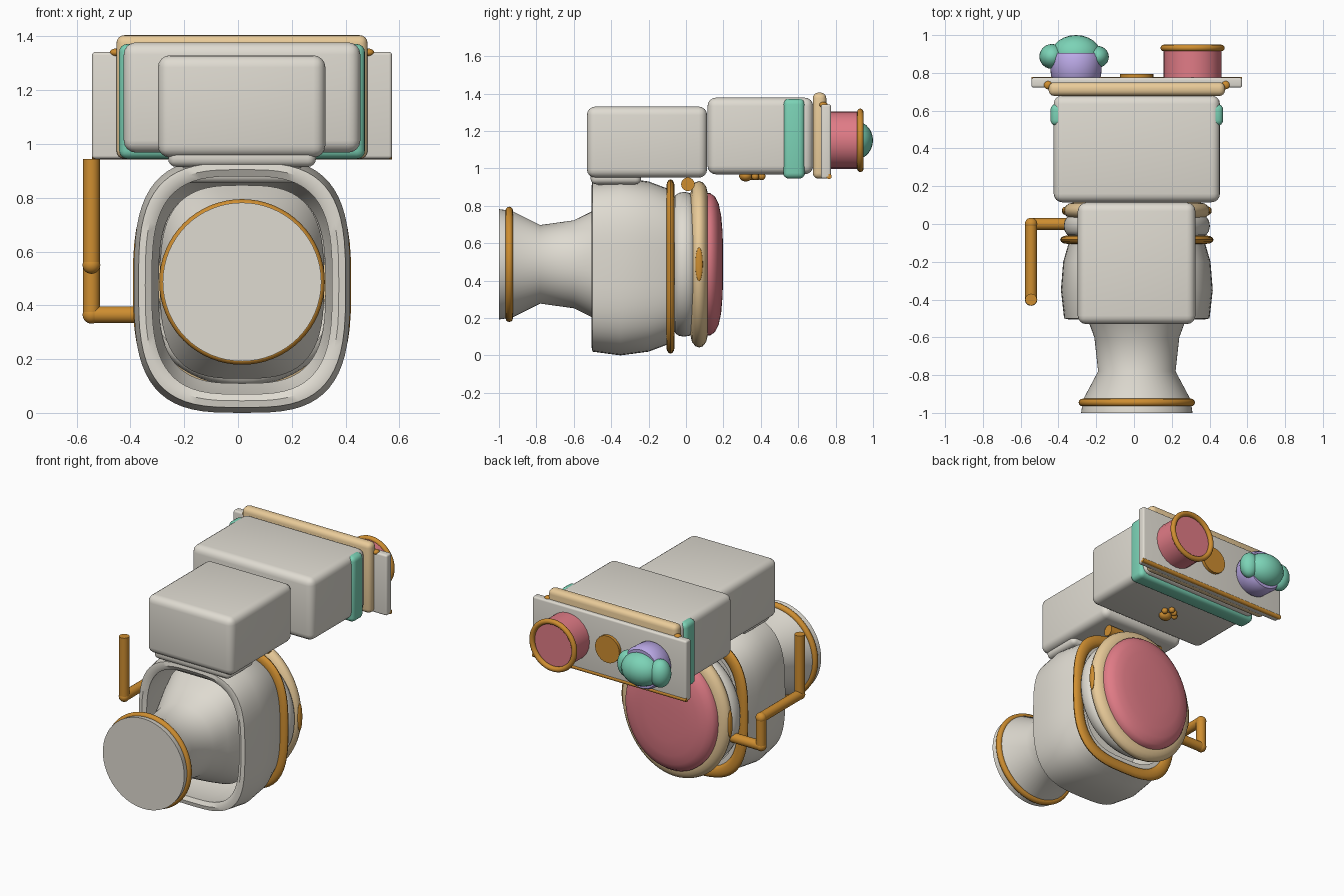
import bpy, bmesh, math
from mathutils import Vector

if "Cube" in bpy.data.objects:
    bpy.data.objects.remove(bpy.data.objects["Cube"])

CX = 0.015
COLORS = {"orange": (0.62, 0.27, 0.03, 1), "tan": (0.82, 0.6, 0.32, 1), "pink": (0.75, 0.2, 0.24, 1),
          "green": (0.2, 0.65, 0.47, 1), "purple": (0.5, 0.4, 0.8, 1), "grey": (0.74, 0.71, 0.64, 1)}
MATS = {}
for key, col in COLORS.items():
    MATS[key] = bpy.data.materials.new(key)
    MATS[key].diffuse_color = col


def finish(name, bm, color, angle=40):
    bmesh.ops.recalc_face_normals(bm, faces=bm.faces)
    me = bpy.data.meshes.new(name)
    bm.to_mesh(me)
    bm.free()
    ob = bpy.data.objects.new(name, me)
    bpy.context.collection.objects.link(ob)
    me.materials.append(MATS[color])
    bpy.ops.object.select_all(action='DESELECT')
    ob.select_set(True)
    bpy.context.view_layer.objects.active = ob
    bpy.ops.object.shade_smooth_by_angle(angle=math.radians(angle))
    return ob


def loft(name, rows, color="grey", center=(CX, 0.487), closed=False, segs=64):
    """Skin superellipse rings (y, half x, half z, exponent) along y."""
    bm = bmesh.new()
    rings = []
    for y, hx, hz, n in rows:
        ring = []
        for i in range(segs):
            a = 2 * math.pi * i / segs
            c, s = math.cos(a), math.sin(a)
            ring.append(bm.verts.new((center[0] + hx * math.copysign(abs(c) ** (2 / n), c), y,
                                      center[1] + hz * math.copysign(abs(s) ** (2 / n), s))))
        rings.append(ring)
    pairs = list(zip(rings, rings[1:]))
    if closed:
        pairs.append((rings[-1], rings[0]))
    for a, b in pairs:
        for i in range(segs):
            j = (i + 1) % segs
            bm.faces.new((a[i], a[j], b[j], b[i]))
    if not closed:
        bm.faces.new(rings[0])
        bm.faces.new(rings[-1])
    return finish(name, bm, color)


def ring(name, y, hx, hz, ry, rr, n, color, center=(CX, 0.487)):
    """Closed hoop with an elliptical tube section."""
    rows = [(y + ry * math.sin(t), hx + rr * math.cos(t), hz + rr * math.cos(t), n)
            for t in (2 * math.pi * k / 12 for k in range(12))]
    return loft(name, rows, color, center, True)


def box(name, x, y, z, bevel, color="grey"):
    bm = bmesh.new()
    bmesh.ops.create_cube(bm, size=1)
    for v in bm.verts:
        v.co = [(r[0] + r[1]) / 2 + c * (r[1] - r[0]) for r, c in zip((x, y, z), v.co)]
    bmesh.ops.bevel(bm, geom=bm.edges[:], offset=bevel, segments=4, profile=0.5, affect='EDGES')
    return finish(name, bm, color)


def ball(name, pos, size, color):
    bm = bmesh.new()
    bmesh.ops.create_uvsphere(bm, u_segments=24, v_segments=14, radius=1)
    for v in bm.verts:
        v.co = [p + c * s for p, c, s in zip(pos, v.co, size)]
    return finish(name, bm, color)


def rod(name, a, b, r, color="orange"):
    a, b = Vector(a), Vector(b)
    bm = bmesh.new()
    bmesh.ops.create_cone(bm, cap_ends=True, segments=24, radius1=r, radius2=r, depth=(b - a).length)
    rot = (b - a).to_track_quat('Z', 'Y')
    for v in bm.verts:
        v.co = rot @ v.co + (a + b) / 2
    return finish(name, bm, color)


# pedestal flaring into the bowl, with trim
loft("pedestal", [(-1, .295, .295, 2), (-.93, .285, .285, 2), (-.78, .205, .21, 2), (-.6, .225, .235, 2.1),
                  (-.5, .262, .285, 2.3), (-.42, .288, .325, 2.6), (-.34, .305, .36, 3)])
ring("pedestal_trim", -.945, .288, .288, .02, .02, 2, "orange")

# open bowl shell
loft("bowl", [(-.5, .385, .455, 3.2), (-.35, .402, .475, 3.2), (-.2, .39, .455, 3.2), (-.08, .355, .41, 3.1),
              (-.08, .31, .365, 3.1), (-.2, .34, .405, 3.2), (-.35, .35, .425, 3.2), (-.49, .335, .405, 3.2),
              (-.505, .36, .43, 3.2)], center=(CX, .475), closed=True)
ring("bowl_band", -.083, .37, .43, .022, .036, 3, "orange", (CX, .475))
ring("seat_ring", -.01, .35, .35, .055, .037, 2.1, "grey")

# seat and padded lid
loft("seat", [(.025, .33, .385, 2), (.032, .36, .415, 2), (.05, .383, .438, 2), (.07, .39, .445, 2),
              (.09, .383, .438, 2), (.108, .36, .415, 2), (.115, .33, .385, 2)], "tan")
loft("lid_pad", [(.1, .33, .38, 2), (.13, .33, .38, 2), (.155, .315, .362, 2), (.175, .28, .322, 2),
                 (.188, .225, .26, 2), (.196, .14, .165, 2), (.198, .04, .05, 2)], "pink")
for s in (-1, 1):
    x = CX + s * .155
    rod("hinge", (x - .05, .01, .915), (x + .05, .01, .915), .036)
    ball("seat_clip", (CX + s * .384, .07, .487), (.012, .02, .09), "orange")

# neck and tanks
box("neck_upper", (-.26, .29), (-.51, -.24), (.915, .99), .03)
box("neck_lower", (-.205, .235), (-.48, -.28), (.855, .95), .03)
box("lower_tank", (-.298, .325), (-.53, .113), (.95, 1.33), .045)
box("upper_tank", (-.425, .455), (.115, .68), (.968, 1.378), .045)
box("tank_band", (-.442, .472), (.52, .635), (.945, 1.372), .03, "green")
box("tank_lid", (-.452, .482), (.678, .75), (.945, 1.405), .03, "tan")

# paw ornament below the tank
ball("paw_pad", (CX, .32, .96), (.042, .036, .03), "orange")
for dx, y in ((-.045, .355), (-.017, .385), (.017, .405), (.045, .37)):
    ball("paw_toe", (CX + dx, y, .957), (.02, .02, .02), "orange")

# shelf with rail, pegs and knob
box("shelf", (-.543, .573), (.722, .775), (.945, 1.342), .012)
rod("shelf_rail", (-.543, .765, .957), (.573, .765, .957), .014)
for s in (-1, 1):
    ball("shelf_peg", (CX + s * .47, .735, 1.34), (.022, .022, .015), "orange")
rod("shelf_knob", (CX, .76, 1.15), (CX, .795, 1.15), .088)

# cup
rod("cup", (.31, .765, 1.15), (.31, .925, 1.15), .153, "pink")
ring("cup_rim", .932, .153, .153, .017, .017, 2, "orange", (.31, 1.15))

# pot plant
loft("pot", [(.765, .12, .12, 2), (.785, .133, .133, 2), (.88, .138, .138, 2), (.905, .125, .125, 2)],
     "purple", (-.307, 1.15))
ball("plant_top", (-.307, .9, 1.15), (.13, .1, .105), "green")
ball("plant_left", (-.435, .887, 1.15), (.066, .066, .09), "green")
ball("plant_right", (-.195, .885, 1.15), (.062, .058, .085), "green")

# water pipe
path = [(-.33, 0, .365), (-.545, 0, .365), (-.545, 0, .55), (-.545, -.4, .55), (-.545, -.4, .945)]
for a, b in zip(path, path[1:]):
    rod("pipe", a, b, .031)
for p in path[1:-1]:
    ball("pipe_elbow", p, (.033, .033, .033), "orange")

for m in bpy.data.materials:
    if m.users and not m.is_grease_pencil:
        m.use_nodes = True
        m.node_tree.nodes["Principled BSDF"].inputs["Base Color"].default_value = m.diffuse_color
